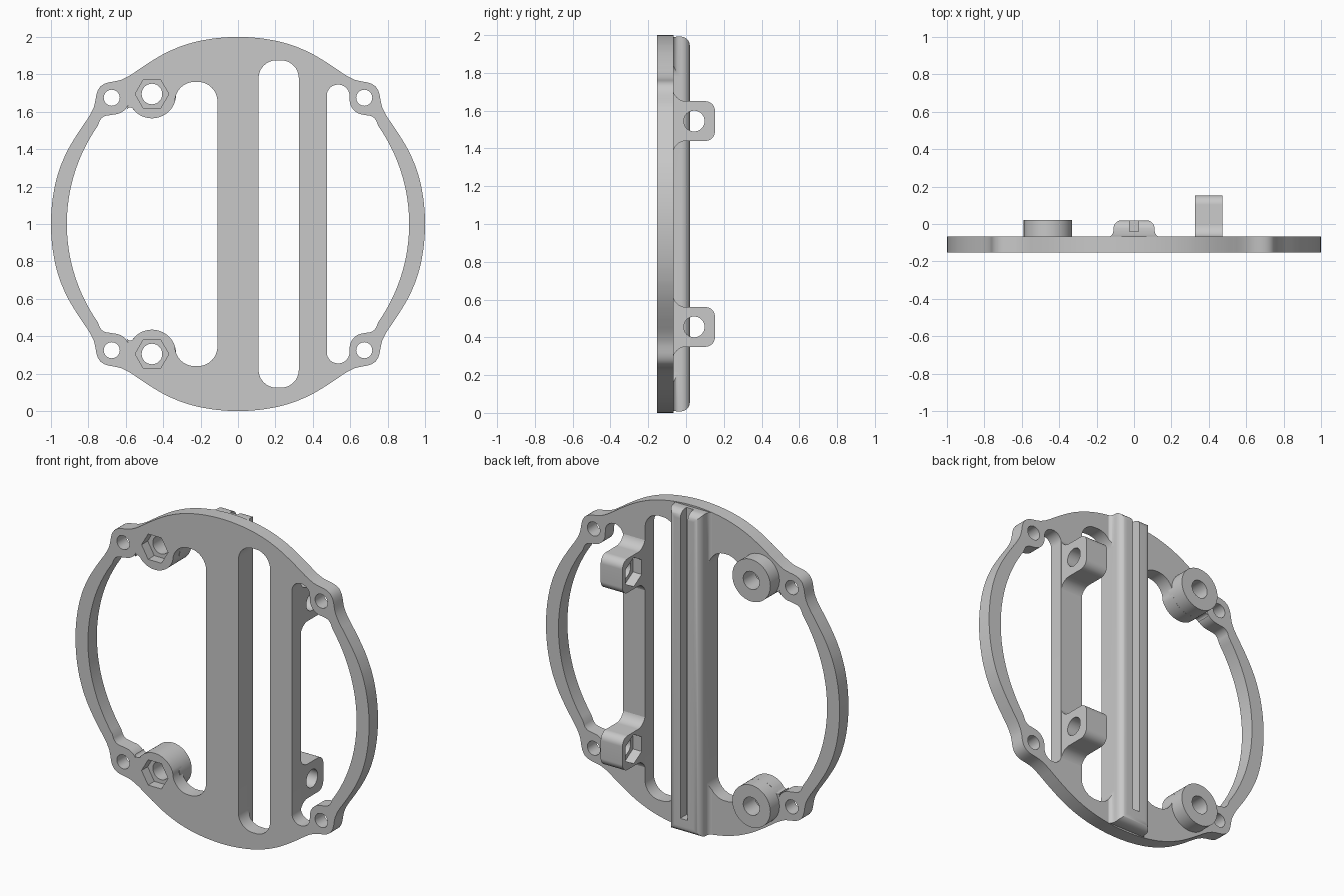
import bpy, bmesh
from math import sin, cos, pi, radians, sqrt
from mathutils import Vector

cube = bpy.data.objects.get("Cube")
if cube:
    bpy.data.objects.remove(cube, do_unlink=True)

grey = bpy.data.materials.new("plain_grey")
grey.use_nodes = True
COLOR = (0.58, 0.58, 0.58, 1)
grey.diffuse_color = COLOR
grey.node_tree.nodes["Principled BSDF"].inputs["Base Color"].default_value = COLOR

FRONT, BACK, RIB_TOP, LUG_TIP = -0.153, -0.066, 0.02, 0.153
POCKET_FLOOR = FRONT + 0.06
EAR, BOSS = 0.675, (-0.46, 0.695)


# Profiles are drawn about the disc centre, which sits at z = 1
def along_y(a, b, t):
    return (a, t, b + 1)


def along_x(a, b, t):
    return (t, a, b + 1)


def prism(name, pts, lo, hi, place=along_y, strip_caps=False):
    bm = bmesh.new()
    low = [bm.verts.new(place(a, b, lo)) for a, b in pts]
    top = [bm.verts.new(place(a, b, hi)) for a, b in pts]
    n = len(pts)
    for i in range(n):
        j = (i + 1) % n
        bm.faces.new((low[i], low[j], top[j], top[i]))
    for ring in (low, top):
        if strip_caps:
            for i in range(n // 2 - 1):
                bm.faces.new((ring[i], ring[i + 1], ring[n - 2 - i], ring[n - 1 - i]))
        else:
            bm.faces.new(ring)
    bmesh.ops.recalc_face_normals(bm, faces=bm.faces)
    mesh = bpy.data.meshes.new(name)
    bm.to_mesh(mesh)
    bm.free()
    mesh.materials.append(grey)
    obj = bpy.data.objects.new(name, mesh)
    bpy.context.collection.objects.link(obj)
    return obj


def circle(cx, cy, r, n=48, turn=0.0):
    return [(cx + r * cos(turn + 2 * pi * i / n), cy + r * sin(turn + 2 * pi * i / n))
            for i in range(n)]


def arc(cx, cy, r, a0, a1, n):
    angles = [radians(a0 + (a1 - a0) * i / n) for i in range(n + 1)]
    return [(cx + r * cos(a), cy + r * sin(a), 0) for a in angles]


def rounded(corners, steps=10):
    """Polygon whose corners (x, y, radius) are replaced by tangent arcs."""
    out, n = [], len(corners)
    for i, (x, y, r) in enumerate(corners):
        p = Vector((x, y))
        if r == 0:
            out.append((x, y))
            continue
        u = (Vector(corners[i - 1][:2]) - p).normalized()
        v = (Vector(corners[(i + 1) % n][:2]) - p).normalized()
        half = u.angle(v) / 2
        c = p + (u + v).normalized() * (r / sin(half))
        t = r * cos(half) / sin(half)
        d0, d1 = p + u * t - c, p + v * t - c
        for k in range(steps + 1):
            q = c + d0.lerp(d1, k / steps).normalized() * r
            out.append((q.x, q.y))
    return out


def mirrored(half):
    return half + [(x, -y, r) for x, y, r in reversed(half)]


def cut(tool, *targets):
    tool.hide_render = True
    for target in targets:
        mod = target.modifiers.new("cut", 'BOOLEAN')
        mod.operation, mod.solver, mod.object = 'DIFFERENCE', 'EXACT', tool
        bpy.context.view_layer.objects.active = target
        bpy.ops.object.modifier_apply(modifier=mod.name)
    bpy.data.objects.remove(tool, do_unlink=True)


# Disc outline: a circle with four ears blended in on the diagonals
EAR_BLEND = [(0, 1.04), (1.5, 1.036), (3, 1.021), (4.5, 1.004), (6, 0.992), (8, 0.984),
             (10, 0.981), (13, 0.982), (17, 0.986), (22, 0.993), (27, 0.998), (32, 1), (45, 1)]


def disc_radius(angle):
    d = abs(angle % 90 - 45)
    for (d0, r0), (d1, r1) in zip(EAR_BLEND, EAR_BLEND[1:]):
        if d <= d1:
            return r0 + (r1 - r0) * (d - d0) / (d1 - d0)


outline = [(disc_radius(a) * cos(radians(a)), disc_radius(a) * sin(radians(a)))
           for a in range(360)]
plate = prism("mounting_plate", outline, FRONT, BACK)
parts = [plate]


# Central rib with flared foot and rounded ends
def rib_place(x, y, t):
    rise = max(0, y - RIB_TOP + 0.05)
    end = 0.998 * sqrt(1 - x * x) - 0.05 + sqrt(max(0, 0.05 ** 2 - rise ** 2))
    return (x, y, 1 + t * end)


foot = [(-0.15, BACK - 0.004, 0), (-0.112, BACK, 0.033), (-0.108, RIB_TOP, 0.045)]
section = rounded(foot + [(-x, y, r) for x, y, r in reversed(foot)])
rib = prism("rib", section, -1, 1, rib_place, True)
parts.append(rib)

# Window openings; those beside the rib trim its foot flush
slot = [(0.11, 0.875, 0.095), (0.325, 0.875, 0.095)]
ear_dip = [(0.6, 0.595, 0.08), (0.73, 0.575, 0.05)]
right = [(0.475, 0.745, 0.058), (0.593, 0.745, 0.058)] + ear_dip + arc(0, 0, 0.915, 35, 1, 24)
left = [(-0.11, 0.76, 0.105), (-0.33, 0.76, 0.105)]
left += arc(BOSS[0], BOSS[1], 0.13, -20, -132, 20)
left += [(-0.585, 0.645, 0.02)] + [(-x, y, r) for x, y, r in ear_dip]
left += arc(0, 0, 0.915, 145, 179, 24)
cut(prism("slot_cutter", rounded(mirrored(slot)), -0.4, 0.4), plate, rib)
cut(prism("left_cutter", rounded(mirrored(left)), -0.4, 0.4), plate, rib)
cut(prism("right_cutter", rounded(mirrored(right)), -0.4, 0.4), plate)

# Groove along the rib, open at the top
groove = [(-0.025, -0.9), (0.025, -0.9), (0.025, 1.1), (-0.025, 1.1)]
cut(prism("groove_cutter", groove, -0.04, 0.2), rib)

for s, level in ((1, "upper"), (-1, "lower")):
    # Side lug with filleted foot, cross hole and nut pocket
    half = [(BACK - 0.004, 0.19, 0), (BACK, 0.105, 0.07), (LUG_TIP, 0.105, 0.05)]
    lug_y, lug_z = 0.043, s * 0.545
    profile = [(y, lug_z + z) for y, z in rounded(mirrored(half))]
    lug = prism(level + "_lug", profile, 0.326, 0.474, along_x)
    cut(prism("hole_cutter", circle(lug_y, lug_z, 0.055), 0.3, 0.6, along_x), lug)
    cut(prism("nut_cutter", circle(lug_y, lug_z, 0.09, 6, pi / 2), 0.3, 0.385, along_x), lug)

    # Round boss seated behind a hexagonal nut pocket
    bx, bz = BOSS[0], s * BOSS[1]
    boss = prism(level + "_boss", circle(bx, bz, 0.1295, 64), POCKET_FLOOR, 0.022)
    cut(prism("hole_cutter", circle(bx, bz, 0.055), -0.4, 0.4), boss)
    cut(prism("nut_cutter", circle(bx, bz, 0.09, 6), -0.4, 0.4), plate)
    parts += [lug, boss]

    # Ear holes
    for side in (1, -1):
        ear = circle(side * EAR, s * EAR, 0.043, 32)
        cut(prism("hole_cutter", ear, -0.4, 0.4), plate)

bpy.ops.object.select_all(action='DESELECT')
for part in parts:
    part.select_set(True)
bpy.context.view_layer.objects.active = plate
bpy.ops.object.shade_smooth_by_angle(angle=radians(30))
